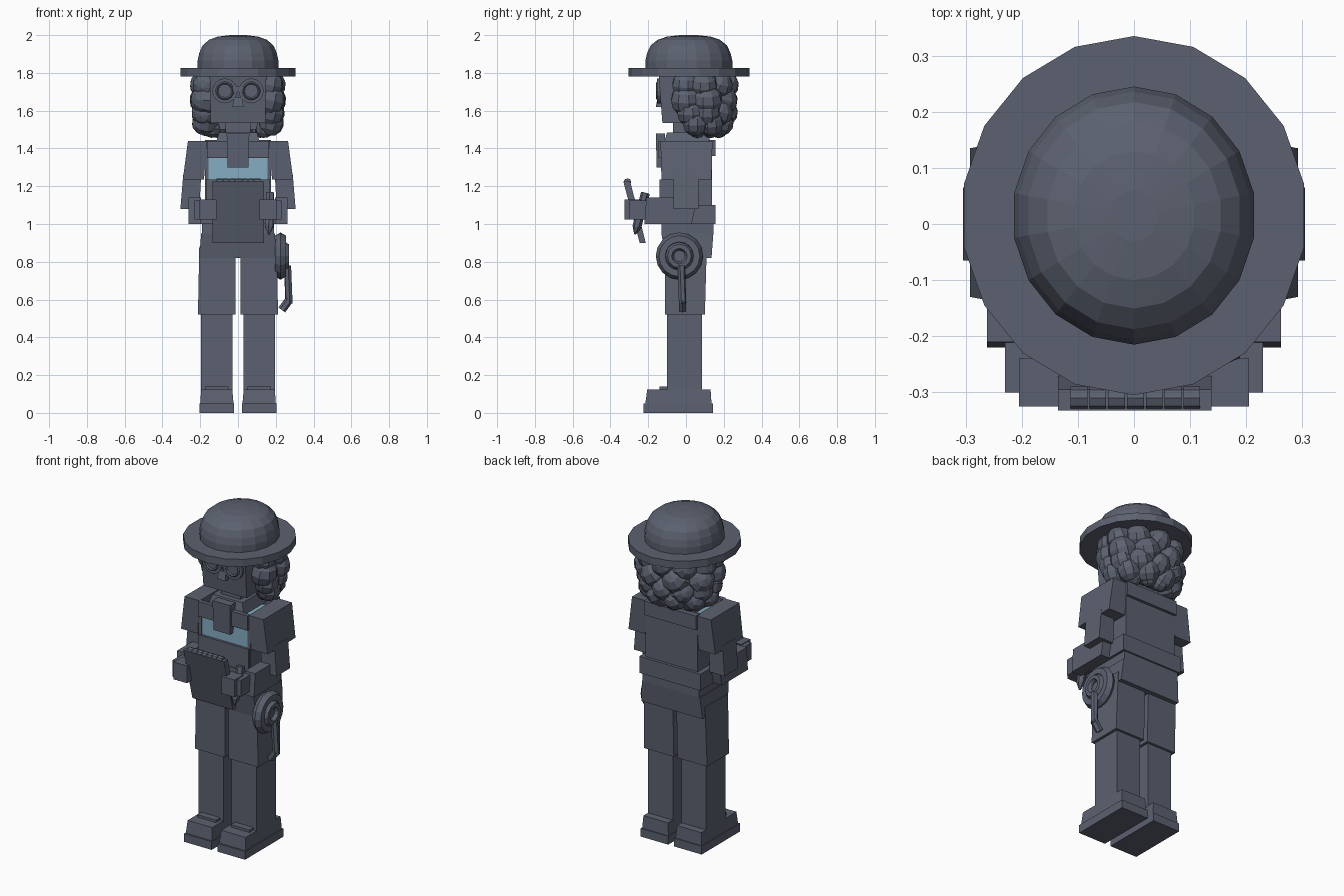
import bpy
import math
from mathutils import Vector

cube = bpy.data.objects.get("Cube")
if cube:
    bpy.data.objects.remove(cube, do_unlink=True)


def material(name, rgb):
    m = bpy.data.materials.new(name)
    m.use_nodes = True
    m.diffuse_color = (*rgb, 1)
    m.node_tree.nodes["Principled BSDF"].inputs["Base Color"].default_value = (*rgb, 1)
    return m


slate = material("slate grey", (0.105, 0.12, 0.16))
blue = material("shirt blue", (0.23, 0.42, 0.54))

FACES = [(0, 3, 2, 1), (4, 5, 6, 7), (0, 1, 5, 4), (1, 2, 6, 5), (2, 3, 7, 6), (3, 0, 4, 7)]


def mesh_object(name, verts, faces, mat=slate):
    mesh = bpy.data.meshes.new(name)
    mesh.from_pydata(verts, [], faces)
    mesh.materials.append(mat)
    ob = bpy.data.objects.new(name, mesh)
    bpy.context.collection.objects.link(ob)
    return ob


def block(name, z0, z1, low, high=None, mat=slate, pair=False):
    """Box from two (x0, x1, y0, y1) rectangles, so it can taper or lean."""
    if pair:
        flip = lambda r: r and (-r[1], -r[0], r[2], r[3])
        block("left_" + name, z0, z1, low, high, mat)
        return block("right_" + name, z0, z1, flip(low), flip(high), mat)
    verts = []
    for z, (a, b, c, d) in ((z0, low), (z1, high or low)):
        verts += [(a, c, z), (b, c, z), (b, d, z), (a, d, z)]
    return mesh_object(name, verts, FACES, mat)


def finish(name):
    ob = bpy.context.object
    ob.name = name
    ob.data.materials.append(slate)
    return ob


def rod(name, a, b, r, sides=12, tip=None):
    a, b = Vector(a), Vector(b)
    bpy.ops.mesh.primitive_cone_add(vertices=sides, radius1=r, radius2=r if tip is None else tip,
                                    depth=(b - a).length, location=(a + b) / 2,
                                    rotation=(b - a).to_track_quat("Z", "Y").to_euler())
    return finish(name)


def ring(name, loc, major, minor, rot, sides=16, tube=6):
    bpy.ops.mesh.primitive_torus_add(major_segments=sides, minor_segments=tube, major_radius=major,
                                     minor_radius=minor, location=loc, rotation=rot)
    return finish(name)


def lathe(name, profile, sides, centre_y, sx, sy):
    verts, faces = [], []
    for r, z in profile:
        for i in range(sides):
            t = math.tau * i / sides
            verts.append((r * sx * math.sin(t), centre_y + r * sy * math.cos(t), z))
    for k in range(len(profile) - 1):
        for i in range(sides):
            j = (i + 1) % sides
            p = k * sides
            faces.append((p + j, p + i, p + sides + i, p + sides + j))
    faces.append(tuple(range(sides)))
    faces.append(tuple(reversed(range(len(verts) - sides, len(verts)))))
    return mesh_object(name, verts, faces)


# Hat
lathe("hat_brim", [(1, 1.78), (1, 1.825)], 18, 0.015, 0.308, 0.32)
lathe("hat_crown", [(1, 1.82), (1, 1.865), (0.96, 1.905), (0.88, 1.945), (0.72, 1.975),
                    (0.5, 1.992), (0.2, 2.0)], 18, 0.015, 0.217, 0.23)

# Head, nose, goggles and neck
block("head", 1.535, 1.79, (-0.145, 0.145, -0.125, 0.13), (-0.15, 0.15, -0.145, 0.13))
block("nose", 1.62, 1.67, (-0.03, 0.03, -0.16, -0.12), (-0.02, 0.02, -0.15, -0.12))
for s, side in ((1, "left"), (-1, "right")):
    rod(side + "_goggle", (s * 0.07, -0.13, 1.705), (s * 0.07, -0.153, 1.705), 0.066, 16)
    ring(side + "_lens_rim", (s * 0.07, -0.153, 1.705), 0.042, 0.007, (math.pi / 2, 0, 0), 16, 4)
block("goggle_bridge", 1.70, 1.73, (-0.03, 0.03, -0.158, -0.13))
block("neck", 1.38, 1.54, (-0.065, 0.065, -0.07, 0.08))
block("collar", 1.42, 1.485, (-0.12, 0.12, -0.12, 0.13), (-0.1, 0.1, -0.1, 0.12))

# Curly hair: rows of balls round the sides and back: height, radius, reach, count, start angle
rows = [(1.735, 0.075, 0.185, 0.145, 7, -25), (1.655, 0.085, 0.185, 0.14, 6, -25),
        (1.59, 0.075, 0.18, 0.14, 7, -15), (1.535, 0.07, 0.175, 0.13, 6, -5),
        (1.505, 0.05, 0.14, 0.12, 6, 0)]
n = 0
for z, r, rx, ry, count, start in rows:
    for i in range(count):
        t = math.radians(start + (180 - 2 * start) * i / (count - 1))
        bpy.ops.mesh.primitive_uv_sphere_add(segments=9, ring_count=6, radius=r, rotation=(0.3 * i, 0.2, i),
                                             location=(rx * math.cos(t), 0.06 + ry * math.sin(t), z))
        n += 1
        finish("hair_curl_%d" % n)
block("hair_base", 1.5, 1.78, (-0.16, 0.16, 0.04, 0.18))

# Torso with the blue shirt showing inside the jacket
block("shirt", 1.2, 1.40, (-0.165, 0.165, -0.125, 0.125), mat=blue)
block("jacket_chest", 1.35, 1.44, (-0.165, 0.165, -0.145, -0.12))
block("jacket_back", 1.08, 1.44, (-0.175, 0.175, 0.1, 0.138))
block("jacket_yoke", 1.36, 1.445, (-0.175, 0.175, 0.12, 0.155))
block("jacket_side", 1.08, 1.40, (0.155, 0.175, -0.13, 0.12), pair=True)
block("jacket_waist", 1.08, 1.235, (-0.17, 0.17, -0.14, 0.12))
block("jacket_hem", 1.0, 1.10, (-0.205, 0.205, -0.145, 0.155))
block("belt", 0.95, 1.0, (-0.19, 0.19, -0.13, 0.145))
block("hips", 0.82, 0.95, (-0.205, 0.205, -0.11, 0.135), (-0.195, 0.195, -0.13, 0.145))
block("necktie", 1.30, 1.48, (-0.055, 0.055, -0.155, -0.12), (-0.06, 0.06, -0.16, -0.11))

# Sleeves, forearms and hands
block("shoulder", 1.235, 1.44, (0.18, 0.292, -0.13, 0.135), (0.165, 0.265, -0.135, 0.14), pair=True)
block("sleeve", 1.08, 1.26, (0.205, 0.305, -0.065, 0.065), (0.195, 0.29, -0.065, 0.065), pair=True)
block("elbow", 1.0, 1.14, (0.195, 0.262, -0.22, 0.03), (0.195, 0.262, -0.21, 0.06), pair=True)
block("forearm", 1.025, 1.125, (0.15, 0.23, -0.30, -0.17), pair=True)
block("hand", 1.025, 1.13, (0.115, 0.205, -0.325, -0.24), pair=True)

# Notepad with a bound top edge
block("notepad", 0.9, 1.225, (-0.135, 0.138, -0.245, -0.213), (-0.135, 0.138, -0.332, -0.295))
for i in range(7):
    x = -0.098 + 0.0335 * i
    rod("binding_%d" % (i + 1), (x - 0.015, -0.31, 1.222), (x + 0.015, -0.31, 1.222), 0.02, 8)

# Pencil in the left hand
rod("pencil", (0.165, -0.26, 0.985), (0.17, -0.215, 1.165), 0.024, 6)
rod("pencil_tip", (0.165, -0.26, 0.985), (0.163, -0.27, 0.945), 0.024, 6, 0.005)

# Coiled whip on the left hip
side_on = (0, math.pi / 2, 0)
ring("outer_coil", (0.225, -0.035, 0.83), 0.092, 0.033, side_on)
ring("inner_coil", (0.25, -0.035, 0.83), 0.052, 0.022, side_on, 12)
rod("coil_hub", (0.19, -0.035, 0.83), (0.245, -0.035, 0.83), 0.05, 12)
rod("whip_handle", (0.262, -0.025, 0.78), (0.27, -0.018, 0.58), 0.02, 6)
rod("whip_end", (0.272, -0.018, 0.60), (0.232, -0.018, 0.545), 0.022, 6)

# Legs and shoes
block("thigh", 0.52, 0.88, (0.012, 0.212, -0.11, 0.1), (0.012, 0.205, -0.11, 0.11), pair=True)
block("shin", 0.12, 0.53, (0.028, 0.195, -0.1, 0.085), pair=True)
block("sole", 0.0, 0.05, (0.02, 0.205, -0.225, 0.142), pair=True)
block("shoe", 0.05, 0.125, (0.024, 0.2, -0.215, 0.135), (0.03, 0.195, -0.205, 0.13), pair=True)
block("shoe_tongue", 0.12, 0.14, (0.05, 0.175, -0.14, -0.06), pair=True)
